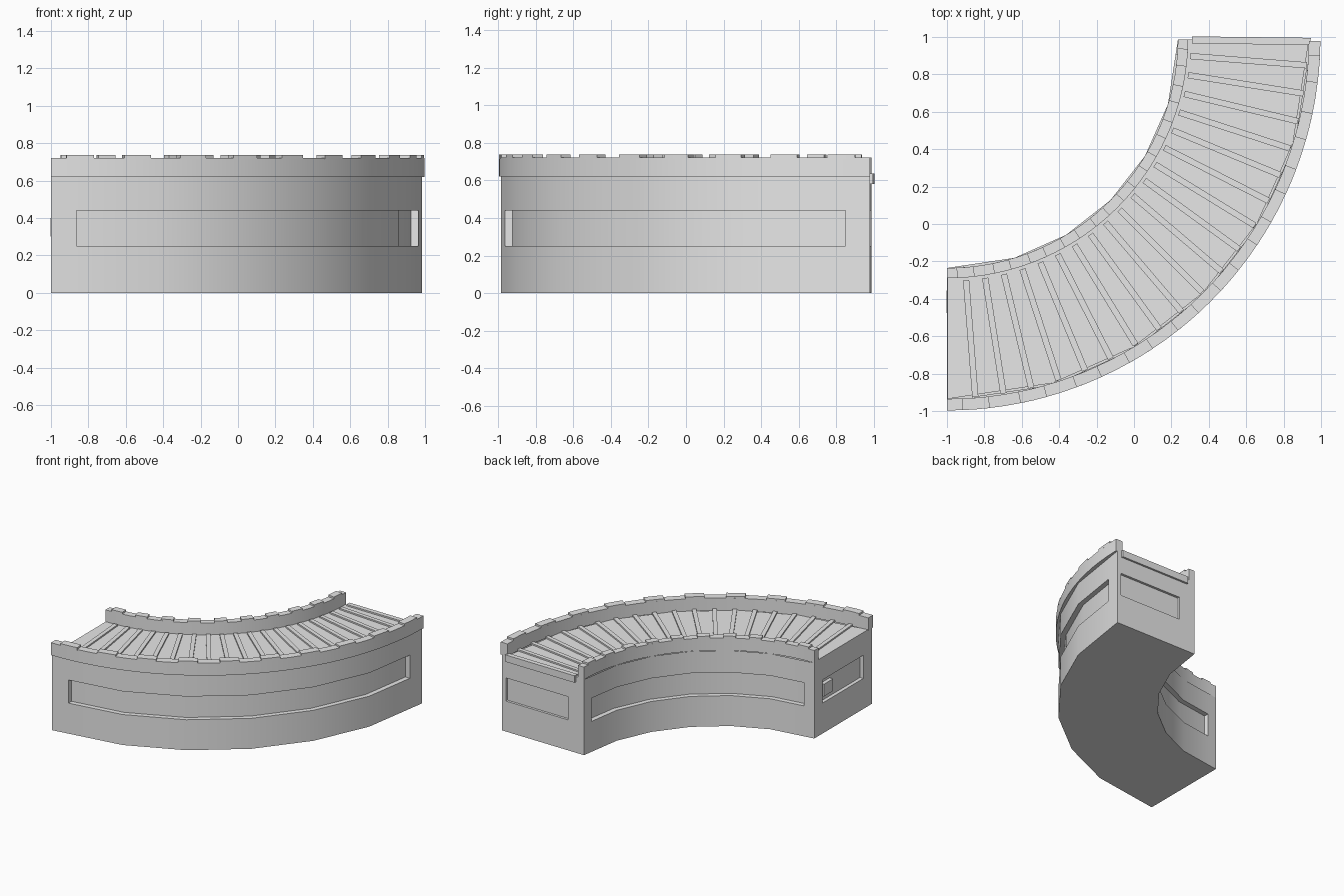
import bpy
import bmesh
from math import sin, cos, radians
from mathutils import Matrix, Vector

if "Cube" in bpy.data.objects:
    bpy.data.objects.remove(bpy.data.objects["Cube"])

grey = bpy.data.materials.new("light grey")
grey.use_nodes = True
grey.diffuse_color = (0.8, 0.8, 0.8, 1)
grey.node_tree.nodes["Principled BSDF"].inputs["Base Color"].default_value = (0.8, 0.8, 0.8, 1)

END = 89.4                                # sweep of the bend in degrees
CORNERS = [0, 17, 31, 45, 59, 73, END]    # coarse facets of the body
R_IN, R_OUT, DECK = 1.235, 1.985, 0.62


def polar(r, deg, z):
    a = radians(deg)
    return Vector((-1 + r * sin(a), 1 - r * cos(a), z))


def chord_radius(r, deg):
    """Radius of the coarse polygon at an angle between its corners."""
    for a, b in zip(CORNERS, CORNERS[1:]):
        if a <= deg <= b:
            return r * cos(radians(b - a) / 2) / cos(radians(deg - (a + b) / 2))
    return r


def finish(name, bm, smooth=True):
    bmesh.ops.remove_doubles(bm, verts=bm.verts, dist=0.0005)
    bmesh.ops.recalc_face_normals(bm, faces=bm.faces)
    mesh = bpy.data.meshes.new(name)
    bm.to_mesh(mesh)
    bm.free()
    mesh.materials.append(grey)
    obj = bpy.data.objects.new(name, mesh)
    bpy.context.collection.objects.link(obj)
    if smooth:
        bpy.ops.object.select_all(action="DESELECT")
        obj.select_set(True)
        bpy.context.view_layer.objects.active = obj
        bpy.ops.object.shade_smooth_by_angle(angle=radians(30))
    return obj


def quad(bm, points):
    bm.faces.new([bm.verts.new(p) for p in points])


def recessed_wall(bm, point, us, depth):
    """Wall with a sunken panel spanning all but its first and last columns."""
    zs = [0, 0.25, 0.44, DECK]
    last = len(us) - 2
    for i in range(last + 1):
        u, v = us[i], us[i + 1]
        for j in range(3):
            lo, hi = zs[j], zs[j + 1]
            sunk = j == 1 and 0 < i < last
            d = depth if sunk else 0
            quad(bm, [point(u, lo, d), point(v, lo, d), point(v, hi, d), point(u, hi, d)])
            if sunk:
                for z in (lo, hi):
                    quad(bm, [point(u, z, 0), point(v, z, 0), point(v, z, d), point(u, z, d)])
    for u in (us[1], us[-2]):
        quad(bm, [point(u, zs[1], 0), point(u, zs[2], 0),
                  point(u, zs[2], depth), point(u, zs[1], depth)])


def sweep(bm, angles, r0, r1, z0, z1):
    """Closed curved bar of rectangular section."""
    rings = [[bm.verts.new(polar(r, a, z)) for r, z in
              ((r0, z0), (r1, z0), (r1, z1), (r0, z1))] for a in angles]
    for p, q in zip(rings, rings[1:]):
        for k in range(4):
            n = (k + 1) % 4
            bm.faces.new((p[k], p[n], q[n], q[k]))
    bm.faces.new(rings[0])
    bm.faces.new(rings[-1])


def spread(a, b, n):
    return [a + (b - a) * i / n for i in range(n + 1)]


def bar(bm, deg, r0, r1, width, z0, z1):
    """Straight radial bar."""
    centre = polar((r0 + r1) / 2, deg, (z0 + z1) / 2)
    m = (Matrix.Translation(centre) @ Matrix.Rotation(radians(deg - 90), 4, "Z")
         @ Matrix.Diagonal((r1 - r0, width, z1 - z0, 1)))
    bmesh.ops.create_cube(bm, size=1, matrix=m)


# Body: hollow bend with a sunken panel on every side
bm = bmesh.new()
columns = sorted(CORNERS + [4, 85.6])
recessed_wall(bm, lambda a, z, d: polar(chord_radius(R_OUT, a) - d, a, z), columns, 0.04)
recessed_wall(bm, lambda a, z, d: polar(chord_radius(R_IN, a) + d, a, z), columns, 0.04)
recessed_wall(bm, lambda r, z, d: polar(r, 0, z) + Vector((d, 0, 0)),
              [R_IN, 1.34, 1.87, R_OUT], 0.03)
recessed_wall(bm, lambda r, z, d: polar(r, END, z) - Vector((0, d, 0)),
              [R_IN, 1.38, 1.95, R_OUT], 0.02)
for a, b in zip(columns, columns[1:]):
    quad(bm, [polar(chord_radius(r, t), t, 0) for r, t in
              ((R_IN, a), (R_OUT, a), (R_OUT, b), (R_IN, b))])
finish("body", bm)

# Belt bed, faceted like the body
bm = bmesh.new()
sweep(bm, [0.1] + CORNERS[1:], 1.285, 1.935, 0.58, 0.625)
finish("belt_bed", bm, smooth=False)

# Narrow radial slats and the end slat
bm = bmesh.new()
for i in range(1, 20):
    bar(bm, 4.5 * i, 1.305, 1.93, 0.033, 0.6, 0.637)
bar(bm, 89.3, 1.31, 1.945, 0.038, 0.58, 0.637)
finish("belt_slats", bm, smooth=False)

# Side rails with raised tabs along the top
for name, r0, r1 in (("inner_rail", R_IN, 1.29), ("outer_rail", 1.935, 1.997)):
    bm = bmesh.new()
    sweep(bm, spread(0, END, 30), r0, r1, DECK, 0.722)
    finish(name, bm)
    bm = bmesh.new()
    for i in range(10):
        mid = 4.5 + 8.95 * i
        sweep(bm, spread(mid - 2.1, mid + 2.1, 2), r0, r1, 0.715, 0.737)
    finish(name + "_tabs", bm)

# Small switch box inside the end panel
bm = bmesh.new()
bar(bm, 0.5, 1.355, 1.475, 0.03, 0.30, 0.40)
finish("switch_box", bm, smooth=False)
